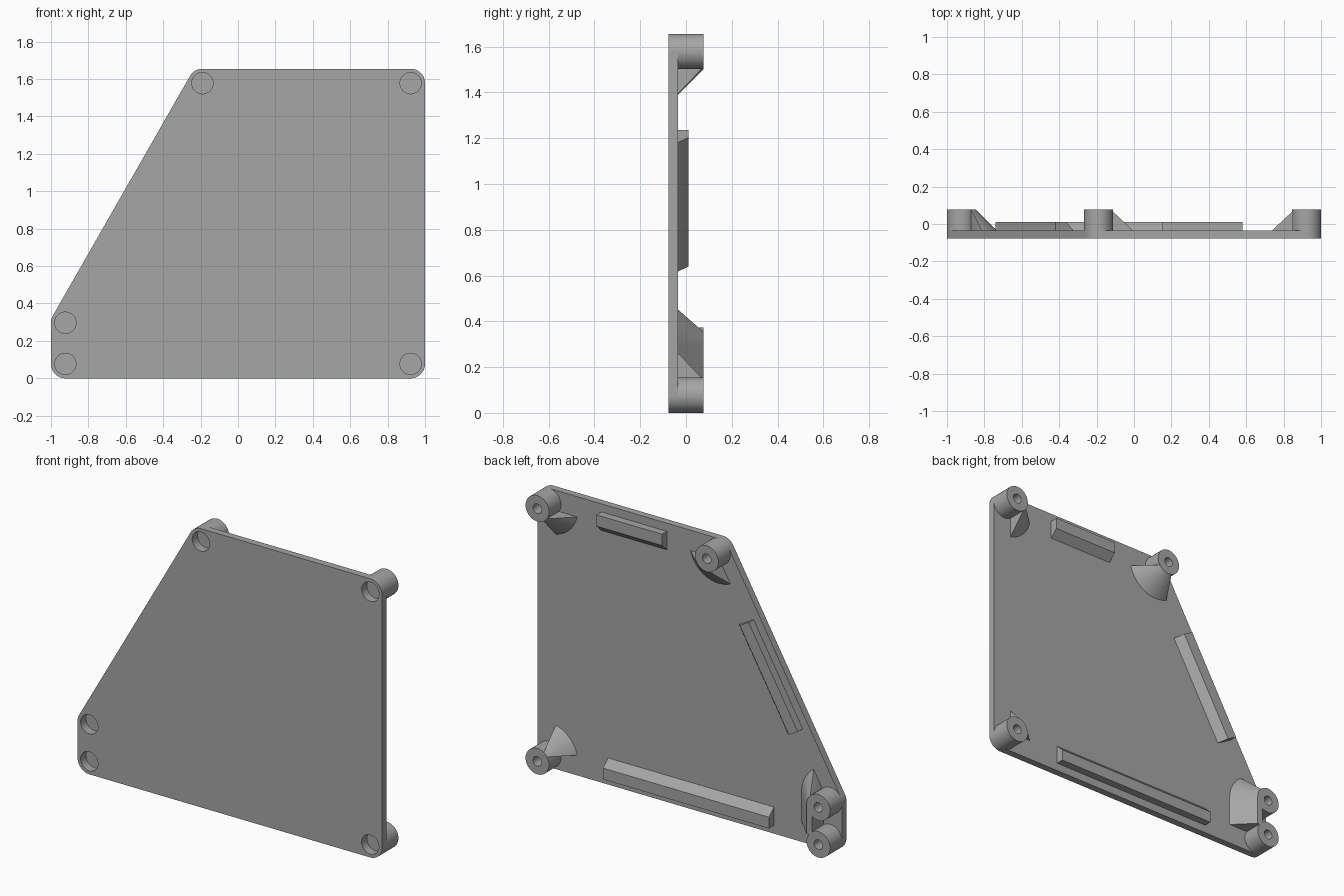
import bpy, bmesh, math
from mathutils import Vector

if "Cube" in bpy.data.objects:
    bpy.data.objects.remove(bpy.data.objects["Cube"])

R = 0.077                                   # corner and boss radius
FRONT, FACE, BACK = -0.077, -0.035, 0.077   # plate front, plate back, boss tops
BAR_TOP = 0.011
# Boss centres (x, z), counter-clockwise from lower left
C = [Vector(p) for p in [(-0.923, 0.077), (0.923, 0.077), (0.923, 1.578),
                         (-0.19, 1.578), (-0.923, 0.297)]]
INSET = [0.12, 0.12, 0.12, 0.095, 0.12]     # gusset setback from each plate edge

grey = bpy.data.materials.new("grey_plastic")
grey.diffuse_color = (0.38, 0.38, 0.38, 1)
grey.use_nodes = True
grey.node_tree.nodes["Principled BSDF"].inputs["Base Color"].default_value = grey.diffuse_color


def ring(c, r, y, n=64):
    return [Vector((c.x + r * math.cos(2 * math.pi * i / n), y,
                    c.y + r * math.sin(2 * math.pi * i / n))) for i in range(n)]


def edge(i):
    """Start, direction and outward normal of plate edge i."""
    t = (C[(i + 1) % 5] - C[i]).normalized()
    return C[i], t, Vector((t.y, -t.x))


def add_hull(bm, points):
    verts = [bm.verts.new(p) for p in points]
    res = bmesh.ops.convex_hull(bm, input=verts)
    junk = {g for g in res["geom_interior"] + res["geom_unused"]
            if isinstance(g, bmesh.types.BMVert)}
    bmesh.ops.delete(bm, geom=list(junk), context='VERTS')


def make(name, hulls):
    bm = bmesh.new()
    for pts in hulls:
        add_hull(bm, pts)
    bmesh.ops.dissolve_limit(bm, angle_limit=0.002, verts=bm.verts[:], edges=bm.edges[:])
    bmesh.ops.recalc_face_normals(bm, faces=bm.faces[:])
    me = bpy.data.meshes.new(name)
    bm.to_mesh(me)
    bm.free()
    me.materials.append(grey)
    ob = bpy.data.objects.new(name, me)
    bpy.context.collection.objects.link(ob)
    return ob


def clipped(points):
    """Trim a convex shape to the setback outline of the plate."""
    bm = bmesh.new()
    add_hull(bm, points)
    for i in range(5):
        a, t, n = edge(i)
        p = a + n * (R - INSET[i])
        bmesh.ops.bisect_plane(bm, geom=bm.verts[:] + bm.edges[:] + bm.faces[:],
                               plane_co=(p.x, 0, p.y), plane_no=(n.x, 0, n.y),
                               clear_outer=True)
    out = [v.co.copy() for v in bm.verts]
    bm.free()
    return out


def bar(name, i, u0, u1):
    """Rail along plate edge i with a sloped inner side."""
    a, t, n = edge(i)
    pts = []
    for u in (u0, u1):
        for s, y in [(0.048, FACE), (0.158, FACE), (0.115, BAR_TOP), (0.048, BAR_TOP)]:
            p = a + t * u + n * (R - s)
            pts.append(Vector((p.x, y, p.y)))
    return make(name, [pts])


# Plate
parts = [make("plate", [[p for c in C for y in (FRONT, FACE) for p in ring(c, R, y)]])]

# Bosses
for k, c in enumerate(C):
    parts.append(make(f"boss_{k + 1}", [ring(c, R, FACE) + ring(c, R, BACK)]))

# Conical gussets; the two left bosses share one
for k, group in enumerate([[C[0], C[4]], [C[1]], [C[2]], [C[3]]]):
    cone = []
    for c in group:
        cone += ring(c, R + BACK - FACE, FACE) + ring(c, R, BACK)
    parts.append(make(f"gusset_{k + 1}", [clipped(cone)]))

# Front counterbores and blind screw holes from the back
cutter = make("hole_cutter",
              [ring(c, 0.057, -0.1, 48) + ring(c, 0.057, -0.027, 48) for c in C] +
              [ring(c, 0.028, -0.01, 32) + ring(c, 0.028, 0.1, 32) for c in C])
cutter.hide_render = True
for ob in parts:
    m = ob.modifiers.new("holes", 'BOOLEAN')
    m.operation, m.solver, m.object = 'DIFFERENCE', 'EXACT', cutter
dg = bpy.context.evaluated_depsgraph_get()
done = [bpy.data.meshes.new_from_object(ob.evaluated_get(dg)) for ob in parts]
for ob, me in zip(parts, done):
    ob.modifiers.clear()
    ob.data = me
bpy.data.objects.remove(cutter)

# Locating rails
parts.append(bar("bottom_rail", 0, 0.37, 1.46))
parts.append(bar("top_rail", 2, 0.343, 0.773))
parts.append(bar("slanted_rail", 3, 0.411, 1.06))

# Smooth round walls, keep edges sharp
for ob in parts:
    ob.select_set(True)
bpy.context.view_layer.objects.active = parts[0]
bpy.ops.object.shade_smooth_by_angle(angle=math.radians(30))
